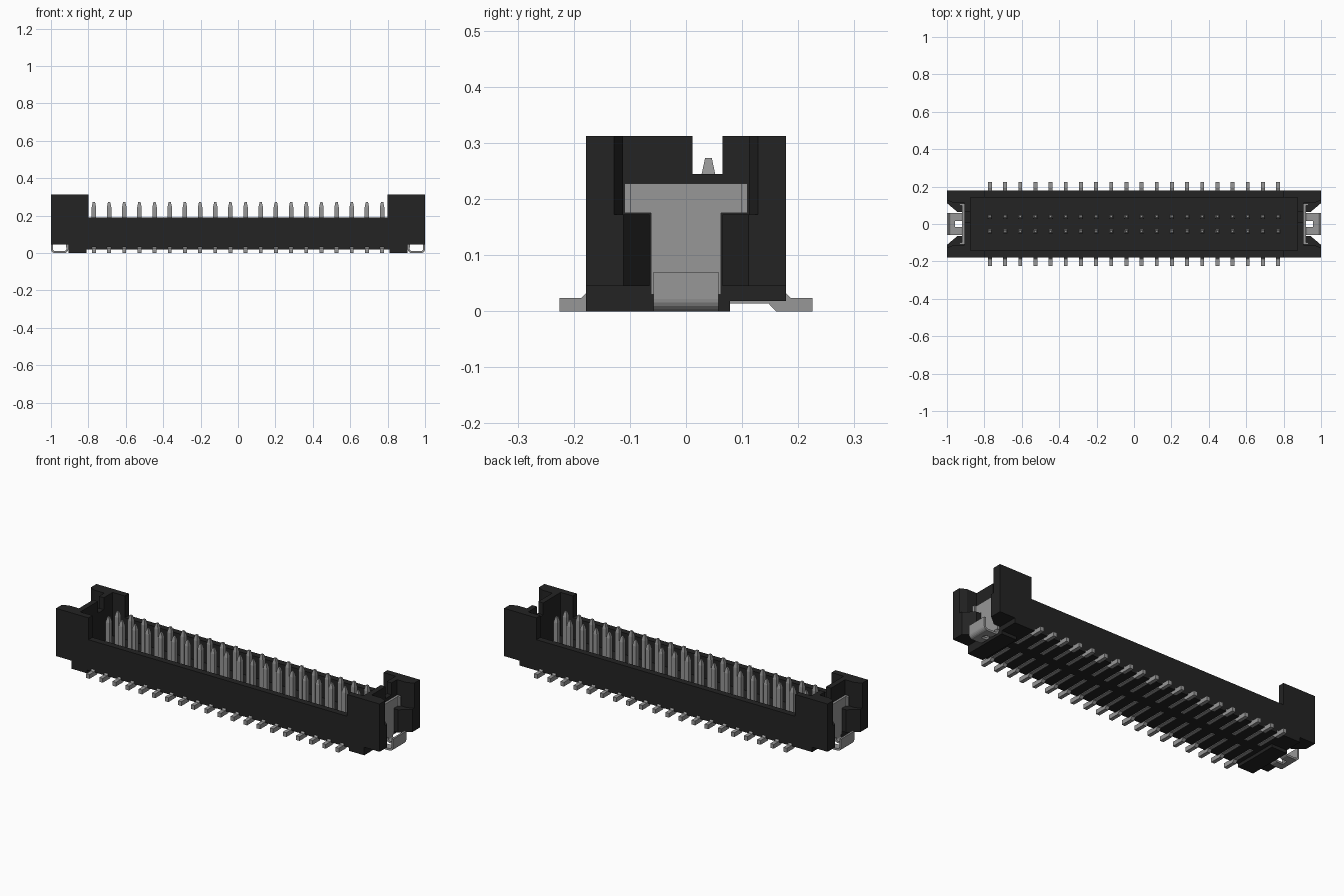
import bpy, bmesh, math
from mathutils import Matrix

if "Cube" in bpy.data.objects:
    bpy.data.objects.remove(bpy.data.objects["Cube"], do_unlink=True)


def material(name, value, rough):
    m = bpy.data.materials.new(name)
    m.use_nodes = True
    col = (value, value, value, 1)
    m.diffuse_color = col
    b = m.node_tree.nodes["Principled BSDF"]
    b.inputs["Base Color"].default_value = col
    b.inputs["Roughness"].default_value = rough
    return m


BLACK = material("black plastic", 0.017, 0.6)
METAL = material("grey metal", 0.31, 0.5)


def add_prism(bm, pts, axis, lo, hi):
    """Extrude a 2D outline along an axis: x takes (y,z), y takes (x,z), z takes (x,y)."""
    def place(p, t):
        a, b = p
        return {"x": (t, a, b), "y": (a, t, b), "z": (a, b, t)}[axis]
    bottom = [bm.verts.new(place(p, lo)) for p in pts]
    top = [bm.verts.new(place(p, hi)) for p in pts]
    n = len(pts)
    faces = [bm.faces.new(bottom), bm.faces.new(top)]
    for i in range(n):
        j = (i + 1) % n
        faces.append(bm.faces.new((bottom[i], bottom[j], top[j], top[i])))
    bmesh.ops.recalc_face_normals(bm, faces=faces)


def rect(a0, a1, b0, b1):
    return [(a0, b0), (a1, b0), (a1, b1), (a0, b1)]


def make(name, prisms, mat):
    bm = bmesh.new()
    for p in prisms:
        add_prism(bm, *p)
    me = bpy.data.meshes.new(name)
    bm.to_mesh(me)
    bm.free()
    me.materials.append(mat)
    ob = bpy.data.objects.new(name, me)
    bpy.context.collection.objects.link(ob)
    return ob


def cut(body, prism):
    """Subtract one prism from the body and discard the cutter."""
    cutter = make("cutter", [prism], BLACK)
    cutter.hide_render = True
    mod = body.modifiers.new("cut", "BOOLEAN")
    mod.operation = "DIFFERENCE"
    mod.solver = "EXACT"
    mod.object = cutter
    bpy.context.view_layer.objects.active = body
    bpy.ops.object.modifier_apply(modifier=mod.name)
    bpy.data.objects.remove(cutter, do_unlink=True)


# Housing: low long walls between tall end towers
half = [(0.905, 0.018), (0.905, 0.045), (1, 0.045), (1, 0.312), (0.8, 0.312), (0.8, 0.19)]
outline = half + [(-x, z) for x, z in reversed(half)]
housing = make("housing", [(outline, "y", -0.178, 0.178)], BLACK)

# Open pin cavity
cut(housing, (rect(-0.875, 0.875, -0.143, 0.143), "z", 0.07, 0.5))

# Clip recesses and keying slots in both ends
low = [(1.01, 0.12), (0.945, 0.065), (0.905, 0.065)]
high = [(1.01, 0.133), (0.965, 0.112), (0.905, 0.112)]
for s in (1, -1):
    for side, z0, z1 in ((low, -0.1, 0.173), (high, 0.172, 0.5)):
        plan = [(s * x, y) for x, y in side] + [(s * x, -y) for x, y in reversed(side)]
        cut(housing, (plan, "z", z0, z1))
    cut(housing, (rect(*sorted((s * 0.85, s * 0.95)), 0.012, 0.065), "z", 0.245, 0.5))

# Standing feet under the towers
for s, label in ((1, "left"), (-1, "right")):
    a, b = sorted((s * 0.81, s * 0.905))
    make(label + "_foot", [(rect(a, b, -0.178, 0.078), "z", 0, 0.03)], BLACK)

# Solder clips: T-shaped plate, bent ears and a U-shaped foot
tee = [(-0.062, 0.03), (0.062, 0.03), (0.062, 0.175), (0.11, 0.175),
       (0.11, 0.228), (-0.11, 0.228), (-0.11, 0.175), (-0.062, 0.175)]
t = 0.011


def arc(cx, cz, r, a0, a1, n=5):
    return [(cx + r * math.cos(math.radians(a0 + (a1 - a0) * i / n)),
             cz + r * math.sin(math.radians(a0 + (a1 - a0) * i / n))) for i in range(n + 1)]


R = 0.022
x0, x1 = 0.907, 1.0
outer = arc(x0 + R, R, R, 180, 270) + arc(x1 - R, R, R, 270, 360)
inner = arc(x1 - R, R, R - t, 360, 270) + arc(x0 + R, R, R - t, 270, 180)
u_foot = [(x0, 0.07)] + outer + [(x1, 0.07), (x1 - t, 0.07)] + inner + [(x0 + t, 0.07)]
lip = [(0.957, 0)] + arc(x1 - R, R, R, 270, 360) + [(x1, 0.07), (x1 - t, 0.07)] \
    + arc(x1 - R, R, R - t, 360, 270) + [(0.957, t)]


def flip(pts, s):
    return [(s * x, z) for x, z in pts]


for s, label in ((1, "left"), (-1, "right")):
    def span(a, b):
        return sorted((s * a, s * b))
    parts = [(tee, "x", *span(x0, x0 + t + 0.002))]
    for e in (1, -1):
        ear = rect(*sorted((e * 0.098, e * 0.11)), 0.175, 0.228)
        parts.append((ear, "x", *span(x0 + t, 0.932)))
        parts.append((flip(u_foot, s), "y", *sorted((e * 0.016, e * 0.058))))
    parts.append((flip(lip, s), "y", -0.016, 0.016))
    make(label + "_solder_clip", parts, METAL)

# Contact pin: square post with a tapered tip and a bent tail
tail = [(0.028, 0.014), (0.147, 0.014), (0.160, 0), (0.225, 0),
        (0.225, 0.024), (0.186, 0.024), (0.176, 0.034), (0.028, 0.034)]
bm = bmesh.new()
add_prism(bm, tail, "x", -0.0105, 0.0105)
w = 0.012
add_prism(bm, rect(-w, w, 0.04 - w, 0.04 + w), "z", 0.03, 0.245)
top = [f for f in bm.faces if f.calc_center_median().z > 0.244]
tip = bmesh.ops.extrude_face_region(bm, geom=top)
bmesh.ops.delete(bm, geom=top, context="FACES_ONLY")
for v in [g for g in tip["geom"] if isinstance(g, bmesh.types.BMVert)]:
    v.co = (v.co.x * 0.5, 0.04 + (v.co.y - 0.04) * 0.5, 0.273)
pin_mesh = bpy.data.meshes.new("contact_pin")
bm.to_mesh(pin_mesh)
bm.free()
pin_mesh.materials.append(METAL)

# Two rows of twenty pins, the front row turned around
for row, turn in (("back", 0), ("front", math.pi)):
    for i in range(20):
        ob = bpy.data.objects.new(f"{row}_pin_{i + 1}", pin_mesh)
        ob.matrix_world = Matrix.Translation(((i - 9.5) * 0.0811, 0, 0)) @ Matrix.Rotation(turn, 4, "Z")
        bpy.context.collection.objects.link(ob)
